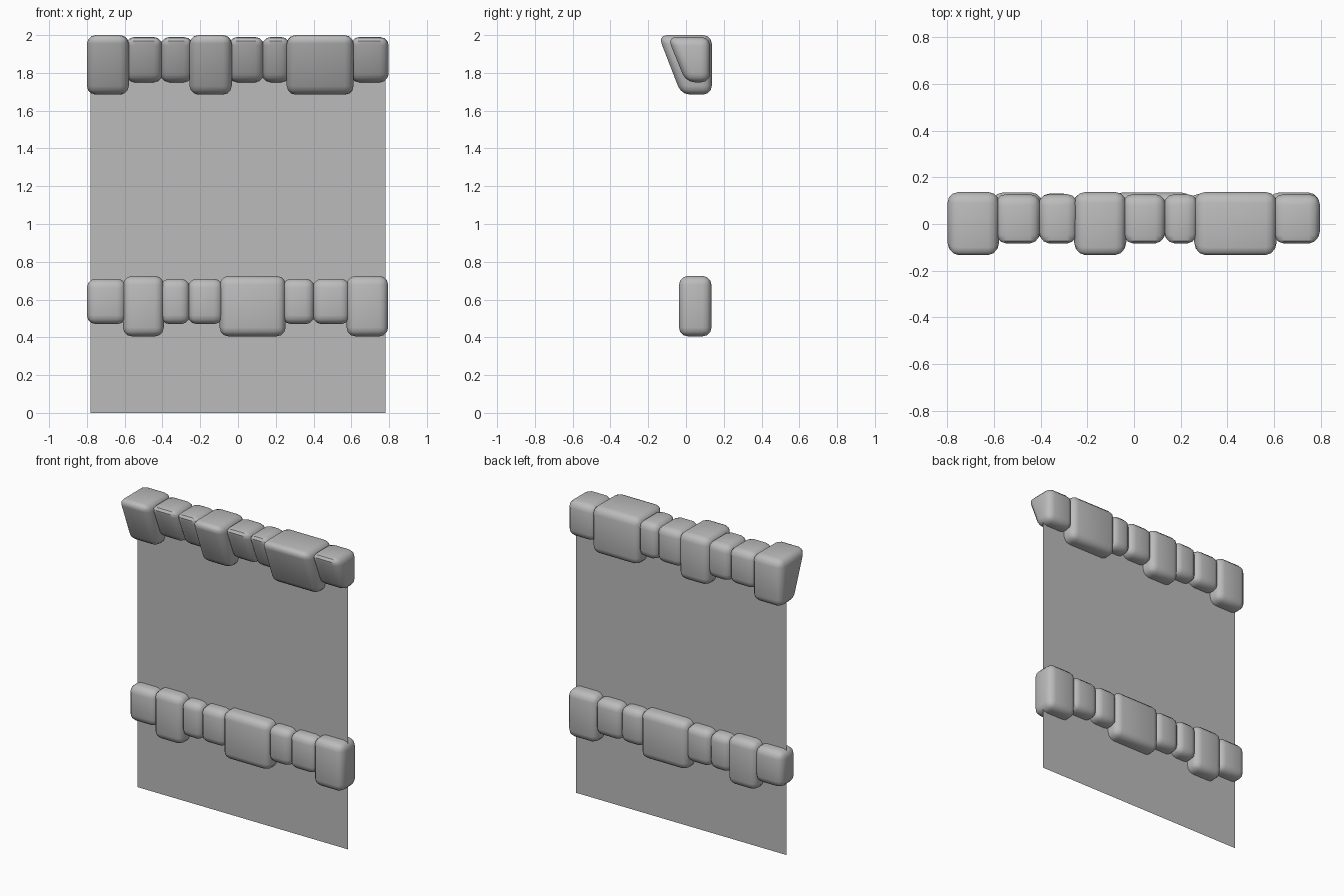
import bpy
import bmesh
import math

cube = bpy.data.objects.get("Cube")
if cube:
    bpy.data.objects.remove(cube, do_unlink=True)

# One plain grey for everything
stone_grey = bpy.data.materials.new("stone_grey")
stone_grey.use_nodes = True
GREY = (0.5, 0.5, 0.5, 1.0)
stone_grey.diffuse_color = GREY
stone_grey.node_tree.nodes["Principled BSDF"].inputs["Base Color"].default_value = GREY


def add_object(name, bm):
    mesh = bpy.data.meshes.new(name)
    bm.to_mesh(mesh)
    bm.free()
    mesh.materials.append(stone_grey)
    obj = bpy.data.objects.new(name, mesh)
    bpy.context.collection.objects.link(obj)
    return obj


def add_stone(name, x0, x1, profile):
    """Extrude a (y, z) profile along x and round its edges."""
    bm = bmesh.new()
    face = bm.faces.new([bm.verts.new((x0, y, z)) for y, z in profile])
    ext = bmesh.ops.extrude_face_region(bm, geom=[face])
    moved = [v for v in ext["geom"] if isinstance(v, bmesh.types.BMVert)]
    bmesh.ops.translate(bm, verts=moved, vec=(x1 - x0, 0, 0))
    bmesh.ops.recalc_face_normals(bm, faces=bm.faces)
    bmesh.ops.bevel(bm, geom=bm.edges[:], offset=0.047, segments=3,
                    profile=0.5, affect='EDGES', clamp_overlap=True)
    obj = add_object(name, bm)
    bpy.ops.object.select_all(action='DESELECT')
    obj.select_set(True)
    bpy.context.view_layer.objects.active = obj
    bpy.ops.object.shade_smooth_by_angle(angle=math.radians(40))


def profile(front_low, front_high, back, low, high):
    return [(front_low, low), (back, low), (back, high), (front_high, high)]


# Cornice stones lean outward at the top, band stones are upright
CORNICE = {"small": profile(0.0, -0.098, 0.128, 1.75, 1.99),
           "large": profile(-0.025, -0.147, 0.137, 1.685, 2.0)}
BAND = {"small": profile(-0.03, -0.03, 0.13, 0.47, 0.71),
        "large": profile(-0.037, -0.037, 0.135, 0.405, 0.725)}


def add_row(name, shapes, edges, large):
    """Row of slightly overlapping stones between neighbouring edges."""
    for i, (a, b) in enumerate(zip(edges, edges[1:])):
        size = "large" if i in large else "small"
        grow = 0.012 if size == "large" else 0.005
        x0 = a if i == 0 else a - grow
        x1 = b if i == len(edges) - 2 else b + grow
        add_stone(f"{name}_{i + 1}", x0, x1, shapes[size])


add_row("cornice_stone", CORNICE,
        [-0.80, -0.59, -0.405, -0.245, -0.045, 0.132, 0.27, 0.6, 0.798], {0, 3, 6})
add_row("band_stone", BAND,
        [-0.80, -0.597, -0.405, -0.26, -0.085, 0.24, 0.4, 0.587, 0.795], {1, 4, 7})

# Thin wall sheet running through both rows
bm = bmesh.new()
bm.faces.new([bm.verts.new((x, 0.05, z))
              for x, z in ((-0.78, 0), (0.78, 0), (0.78, 1.87), (-0.78, 1.87))])
add_object("wall_sheet", bm)
